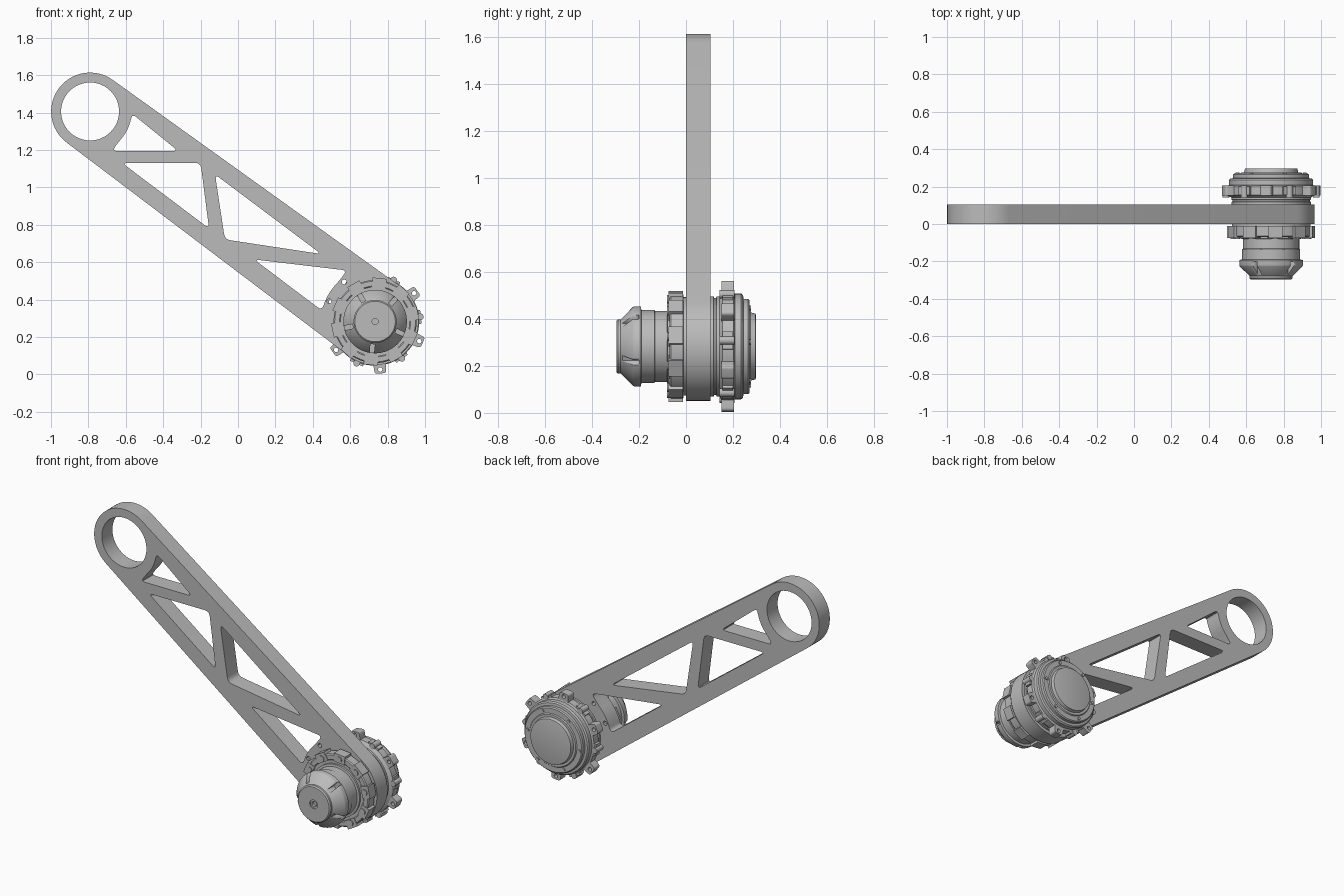
import bpy, bmesh
from math import sin, cos, radians, pi
from mathutils import Matrix, Vector

if "Cube" in bpy.data.objects:
    bpy.data.objects.remove(bpy.data.objects["Cube"], do_unlink=True)

grey = bpy.data.materials.new("machined grey")
grey.use_nodes = True
grey.diffuse_color = (0.5, 0.5, 0.5, 1)
grey.node_tree.nodes["Principled BSDF"].inputs["Base Color"].default_value = (0.5, 0.5, 0.5, 1)

TOP = Vector((-0.791, 1.406))    # open ring centre (x, z)
HUB = Vector((0.733, 0.283))     # drive axis (x, z)


def polar(centre, r, deg):
    return centre + Vector((cos(radians(deg)), sin(radians(deg)))) * r


def arc(centre, r, a, b, n):
    return [polar(centre, r, a + (b - a) * i / n) for i in range(n + 1)]


def circle(centre, r, n=48):
    return arc(centre, r, 0, 360, n)[:-1]


def finish(name, bm):
    bmesh.ops.remove_doubles(bm, verts=bm.verts, dist=1e-5)
    bmesh.ops.recalc_face_normals(bm, faces=bm.faces)
    mesh = bpy.data.meshes.new(name)
    bm.to_mesh(mesh)
    bm.free()
    mesh.materials.append(grey)
    obj = bpy.data.objects.new(name, mesh)
    bpy.context.collection.objects.link(obj)
    bpy.ops.object.select_all(action='DESELECT')
    obj.select_set(True)
    bpy.context.view_layer.objects.active = obj
    bpy.ops.object.shade_smooth_by_angle(angle=radians(30))
    return obj


def plate(name, loops, y0, y1):
    """Filled outline in x/z with holes, extruded from y0 to y1."""
    cu = bpy.data.curves.new(name + "_outline", 'CURVE')
    cu.dimensions, cu.fill_mode, cu.extrude = '2D', 'BOTH', (y1 - y0) / 2
    for loop in loops:
        sp = cu.splines.new('POLY')
        sp.points.add(len(loop) - 1)
        sp.use_cyclic_u = True
        for p, v in zip(sp.points, loop):
            p.co = (v[0], v[1], 0, 1)
    tmp = bpy.data.objects.new(name + "_outline", cu)
    bpy.context.collection.objects.link(tmp)
    deps = bpy.context.evaluated_depsgraph_get()
    mesh = bpy.data.meshes.new_from_object(tmp.evaluated_get(deps))
    bpy.data.objects.remove(tmp, do_unlink=True)
    bm = bmesh.new()
    bm.from_mesh(mesh)
    bm.transform(Matrix.Translation((0, (y0 + y1) / 2, 0)) @ Matrix.Rotation(pi / 2, 4, 'X'))
    return finish(name, bm)


def lathe(name, profile):
    """Revolve (radius, y) points around the drive axis."""
    bm = bmesh.new()
    vs = [bm.verts.new((r, y, 0)) for r, y in profile]
    es = [bm.edges.new(pair) for pair in zip(vs, vs[1:])]
    bmesh.ops.spin(bm, geom=vs + es, cent=(0, 0, 0), axis=(0, 1, 0), angle=2 * pi, steps=64)
    bm.transform(Matrix.Translation((HUB.x, 0, HUB.y)))
    return finish(name, bm)


def pegs(name, count, start, radius, size, y0, y1):
    """Circle of small round pins around the drive axis."""
    bm = bmesh.new()
    for i in range(count):
        c = polar(HUB, radius, start + 360 / count * i)
        m = Matrix.Translation((c.x, (y0 + y1) / 2, c.y)) @ Matrix.Rotation(pi / 2, 4, 'X')
        bmesh.ops.create_cone(bm, cap_ends=True, segments=16, radius1=size, radius2=size,
                              depth=y1 - y0, matrix=m)
    return finish(name, bm)


def blocks(name, count, start, r0, r1, width, y0, y1):
    """Circle of boxes pointing outward from the drive axis."""
    bm = bmesh.new()
    for i in range(count):
        m = (Matrix.Translation((HUB.x, 0, HUB.y))
             @ Matrix.Rotation(-radians(start + 360 / count * i), 4, 'Y')
             @ Matrix.Translation(((r0 + r1) / 2, (y0 + y1) / 2, 0))
             @ Matrix.Diagonal((r1 - r0, y1 - y0, width, 1)))
        bmesh.ops.create_cube(bm, size=1, matrix=m)
    return finish(name, bm)


def rounded(corners, cut=0.03):
    """Round the polygon corners with short quadratic curves."""
    out = []
    for i, p in enumerate(corners):
        a = p + (corners[i - 1] - p).normalized() * cut
        b = p + (corners[(i + 1) % len(corners)] - p).normalized() * cut
        out += [a * (1 - t) ** 2 + p * 2 * t * (1 - t) + b * t * t for t in (0, 0.2, 0.4, 0.6, 0.8, 1)]
    return out


def window(corners, ring=()):
    pts = [Vector(c) for c in corners]
    return rounded(pts + list(ring))


# Truss arm: tapered outline, ring opening and four windows
axis_deg = -36.4
outline = (arc(TOP, 0.208, axis_deg + 90, axis_deg + 270, 32)
           + arc(HUB, 0.232, axis_deg - 90, axis_deg + 90, 32))
windows = [
    window([(-0.674, 1.195), (-0.32, 1.195), (-0.567, 1.395)], arc(TOP, 0.224, -14, -48, 2)),
    window([(-0.62, 1.131), (-0.2, 1.131), (-0.155, 0.781)]),
    window([(-0.123, 1.07), (0.445, 0.644), (-0.07, 0.722)]),
    window([(0.449, 0.342), (0.086, 0.615), (0.583, 0.556)], arc(HUB, 0.29, 132, 156, 2)),
]
screw_holes = [circle(polar(HUB, 0.268, a), 0.013, 12) for a in (128, 156)]
plate("truss_arm", [outline, circle(TOP, 0.155)] + windows + screw_holes, 0, 0.105)

# Front drive housing with slotted cone
housing = lathe("front_housing", [
    (0, -0.275), (0.016, -0.275), (0.016, -0.29), (0.027, -0.29), (0.027, -0.297),
    (0.108, -0.297), (0.115, -0.29), (0.115, -0.278), (0.168, -0.226), (0.17, -0.22),
    (0.17, -0.192), (0.155, -0.19), (0.155, -0.135), (0.151, -0.132), (0.151, -0.08),
    (0.165, -0.078), (0.165, -0.03), (0, -0.03)])
cutter = blocks("slot_cutter", 5, -96, 0.122, 0.2, 0.024, -0.3, -0.2)
cutter.hide_render = True
mod = housing.modifiers.new("slots", 'BOOLEAN')
mod.operation, mod.solver, mod.object = 'DIFFERENCE', 'EXACT', cutter
bpy.context.view_layer.objects.active = housing
bpy.ops.object.modifier_apply(modifier=mod.name)
bpy.data.objects.remove(cutter, do_unlink=True)

# Front flange with lugs and bolts
lathe("front_flange", [(0, -0.066), (0.185, -0.066), (0.19, -0.07), (0.216, -0.07), (0.222, -0.064),
                       (0.222, -0.012), (0.21, -0.01), (0.21, 0.002), (0, 0.002)])
blocks("front_lugs", 10, 12, 0.18, 0.233, 0.075, -0.074, -0.012)
pegs("front_bolts", 10, 12, 0.202, 0.019, -0.08, -0.06)

# Rear drive housing, stepped down to the end cap
lathe("rear_housing", [
    (0, 0.1), (0.213, 0.1), (0.213, 0.118), (0.207, 0.12), (0.207, 0.128), (0.213, 0.13),
    (0.213, 0.142), (0.228, 0.15), (0.236, 0.156), (0.236, 0.202), (0.225, 0.208), (0.225, 0.235),
    (0.218, 0.243), (0.203, 0.245), (0.203, 0.264), (0.197, 0.27), (0.165, 0.27), (0.16, 0.276),
    (0.145, 0.276), (0.14, 0.296), (0.132, 0.298), (0, 0.298)])

# Rear mounting ears with holes, small blocks and pins between them
ears = []
for i in range(6):
    turn = Matrix.Rotation(radians(36 + 60 * i), 2)
    box = [Vector(c) for c in ((0.21, -0.036), (0.279, -0.03), (0.279, 0.03), (0.21, 0.036))]
    ears.append([HUB + turn @ p for p in rounded(box, 0.014)])
    ears.append(circle(polar(HUB, 0.258, 36 + 60 * i), 0.012, 16))
plate("rear_ears", ears, 0.152, 0.205)
blocks("rear_blocks", 6, 6, 0.21, 0.246, 0.075, 0.156, 0.2)
pegs("rear_pins", 6, 6, 0.243, 0.018, 0.143, 0.207)
pegs("rear_cap_screws", 6, 6, 0.181, 0.01, 0.262, 0.276)
